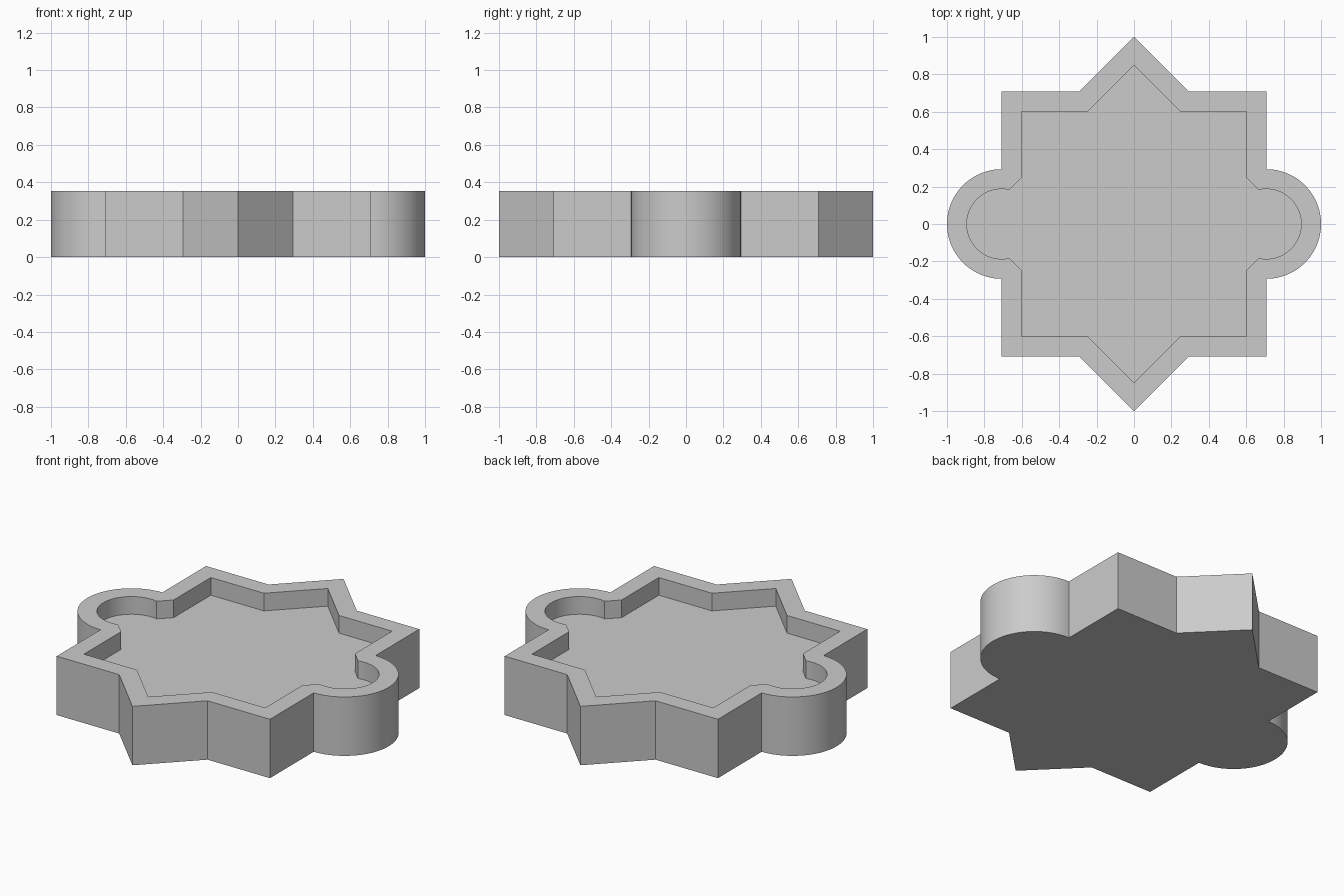
import bpy, bmesh, math

if "Cube" in bpy.data.objects:
    bpy.data.objects.remove(bpy.data.objects["Cube"])

HEIGHT, FLOOR = 0.353, 0.247      # total height, level of the recessed floor
SIDE = math.sqrt(0.5)             # half side of the square, centre of the round lobes
WALL = 0.106                      # wall thickness
N = 48                            # segments per round lobe


def arc(radius, start):
    """Lobe arc on the +x side, from +start to -start."""
    return [(SIDE + radius * math.cos(start * (1 - 2 * i / N)),
             radius * math.sin(start * (1 - 2 * i / N))) for i in range(N + 1)]


def closed_outline(tip, side, lobe):
    """Star point, square corners and lobe on one half, repeated by a half turn."""
    notch = tip - side
    half = [(0, tip), (notch, side), (side, side), *lobe, (side, -side), (notch, -side)]
    return half + [(-x, -y) for x, y in half]


# Outer outline: the lobe starts exactly at the square's side
r_out = 1 - SIDE
lobe_out = arc(r_out, math.pi / 2)
lobe_out = [lobe_out[0], *lobe_out, lobe_out[-1]]
lobe_out[1] = lobe_out[2] = tuple((a + b) / 2 for a, b in zip(lobe_out[2], lobe_out[2]))
lobe_out = arc(r_out, math.pi / 2)
outer = closed_outline(1.0, SIDE, lobe_out)

# Inner outline: the lobe opens through a short diagonal at each side
r_in, side_in = r_out - WALL, SIDE - WALL
tip_in = 1 - WALL * math.sqrt(2)
d = tip_in - SIDE
u = (d - math.sqrt(2 * r_in ** 2 - d ** 2)) / 2
lobe_in = arc(r_in, math.atan2(d - u, u))
notch_in = tip_in - side_in
lobe_in = [(side_in, notch_in), *lobe_in[:N // 2], *lobe_in[N // 2 + 1:], (side_in, -notch_in)]
inner = closed_outline(tip_in, side_in, lobe_in)

bm = bmesh.new()


def ring(points, z):
    return [bm.verts.new((x, y, z)) for x, y in points]


def cap(verts):
    face = bm.faces.new(verts)
    bmesh.ops.triangulate(bm, faces=[face])


def walls(a, b):
    for i in range(len(a)):
        j = (i + 1) % len(a)
        bm.faces.new((a[i], a[j], b[j], b[i]))


bottom, top = ring(outer, 0), ring(outer, HEIGHT)
rim, floor = ring(inner, HEIGHT), ring(inner, FLOOR)
walls(bottom, top)
walls(rim, floor)
cap(bottom)
cap(floor)

# Flat rim between the two outlines
edges = [bm.edges.get((r[i - 1], r[i])) for r in (top, rim) for i in range(len(r))]
bmesh.ops.triangle_fill(bm, use_beauty=True, edges=edges, normal=(0, 0, 1))
bmesh.ops.recalc_face_normals(bm, faces=bm.faces[:])

mesh = bpy.data.meshes.new("star_tray")
bm.to_mesh(mesh)
bm.free()
tray = bpy.data.objects.new("star_tray", mesh)
bpy.context.collection.objects.link(tray)

grey = bpy.data.materials.new("light_grey")
grey.diffuse_color = (0.6, 0.6, 0.6, 1)
grey.use_nodes = True
grey.node_tree.nodes["Principled BSDF"].inputs["Base Color"].default_value = grey.diffuse_color
mesh.materials.append(grey)

# Smooth lobes, sharp corners
bpy.context.view_layer.objects.active = tray
tray.select_set(True)
bpy.ops.object.shade_smooth_by_angle(angle=math.radians(20))
